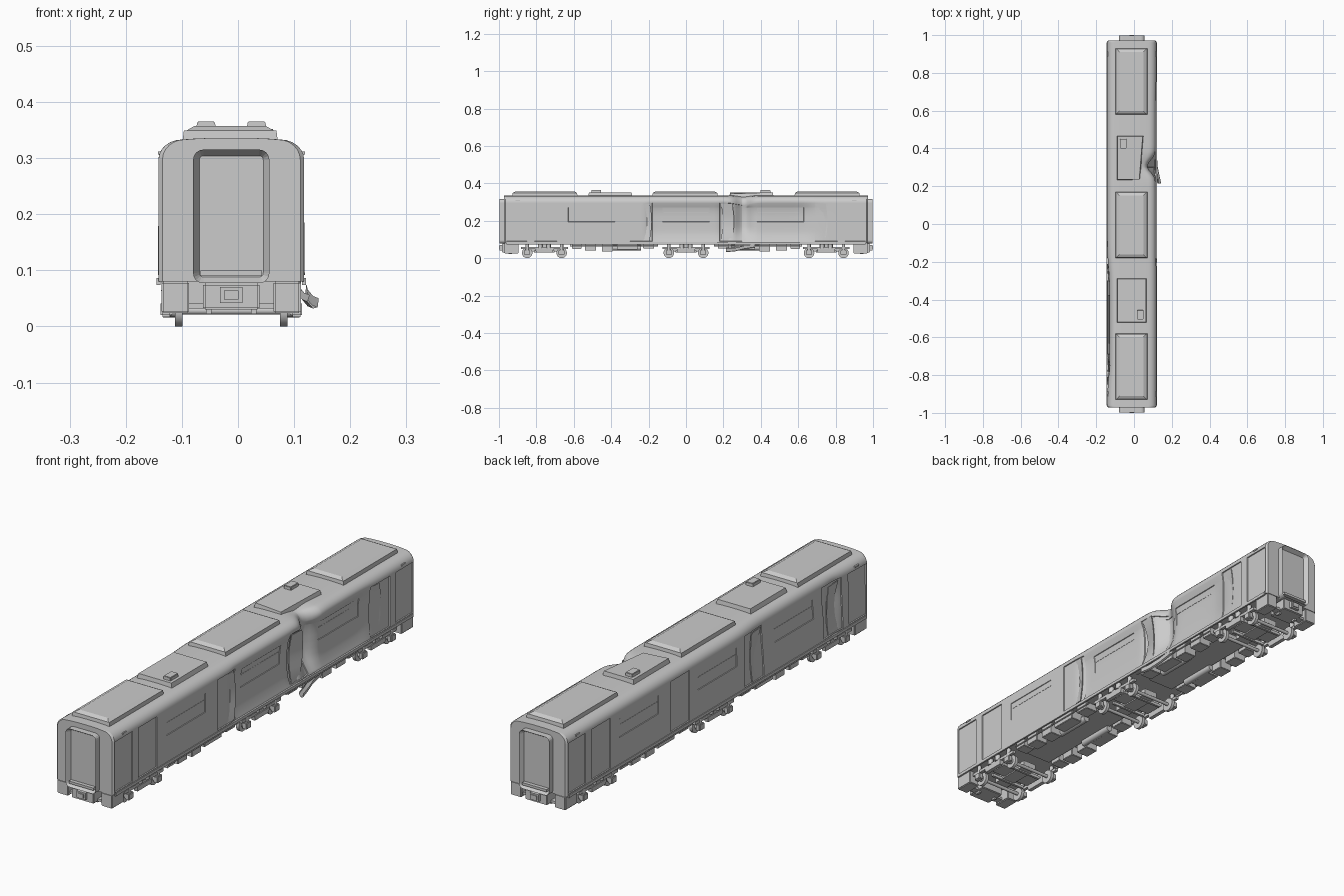
import bpy, bmesh, math
from mathutils import Matrix, Vector

if "Cube" in bpy.data.objects:
    bpy.data.objects.remove(bpy.data.objects["Cube"], do_unlink=True)

GREY = (0.6, 0.6, 0.6, 1)
mat = bpy.data.materials.new("plain grey")
mat.use_nodes = True
mat.diffuse_color = GREY
mat.node_tree.nodes["Principled BSDF"].inputs["Base Color"].default_value = GREY
CX, W = -0.012, 0.13   # body centre line and half width


def finish(bm, name, smooth=False):
    bmesh.ops.recalc_face_normals(bm, faces=bm.faces)
    me = bpy.data.meshes.new(name)
    bm.to_mesh(me)
    bm.free()
    ob = bpy.data.objects.new(name, me)
    bpy.context.collection.objects.link(ob)
    me.materials.append(mat)
    if smooth:
        bpy.ops.object.select_all(action="DESELECT")
        ob.select_set(True)
        bpy.context.view_layer.objects.active = ob
        bpy.ops.object.shade_smooth_by_angle(angle=math.radians(35))
    return ob


def box(name, x, y, z, top=1.0, bevel=0):
    """Box from three ranges; x is measured from the centre line."""
    bm = bmesh.new()
    size = [b - a for a, b in (x, y, z)]
    mid = [(a + b) / 2 for a, b in (x, y, z)]
    bmesh.ops.create_cube(bm, size=1)
    for v in bm.verts:
        k = top if v.co.z > 0 else 1
        v.co = Vector((CX + mid[0] + v.co.x * size[0] * k,
                       mid[1] + v.co.y * size[1] * (1 + k) / 2, mid[2] + v.co.z * size[2]))
    if bevel:
        bmesh.ops.bevel(bm, geom=bm.edges[:], offset=bevel, segments=2, affect="EDGES")
    return finish(bm, name)


def tube(name, r, a, b, sides=20):
    a, b = Vector(a), Vector(b)
    bm = bmesh.new()
    rot = (b - a).to_track_quat("Z", "Y").to_matrix().to_4x4()
    bmesh.ops.create_cone(bm, cap_ends=True, segments=sides, radius1=r, radius2=r,
                          depth=(b - a).length,
                          matrix=Matrix.Translation((a + b) / 2 + Vector((CX, 0, 0))) @ rot)
    return finish(bm, name, True)


def loft(name, rings, closed=True):
    bm = bmesh.new()
    rows = [[bm.verts.new(p) for p in ring] for ring in rings]
    n = len(rows[0])
    for r, s in zip(rows, rows[1:]):
        for i in range(n if closed else n - 1):
            j = (i + 1) % n
            bm.faces.new((r[i], r[j], s[j], s[i]))
    if closed:
        bm.faces.new(rows[0])
        bm.faces.new(rows[-1])
    return finish(bm, name, True)


# Body shell: recessed doors and windows, then crash dents
DOORS = [(s * m - 0.06, s * m + 0.06) for m in (0.24, 0.75, 0.91) for s in (-1, 1)]
DOORS = [(max(a, -0.96), min(b, 0.96)) for a, b in DOORS]
WINDOWS = [(-0.63, -0.38), (-0.125, 0.125), (0.38, 0.63)]


def bump(t, centre, width):
    return math.exp(-((t - centre) / width) ** 2)


def plateau(t, a, b, soft):
    return 1 / (1 + math.exp((a - t) / soft)) / (1 + math.exp((t - b) / soft))


def dent(side, y, z):
    low = plateau(z, 0.1, 0.28, 0.012)
    if side > 0:
        d = 0.018 * low * plateau(y, -0.2, 0.2, 0.008)
        d += 0.02 * low * plateau(y, 0.3, 0.68, 0.025)
        d += 0.045 * bump(y, 0.305, 0.045) * plateau(z, 0.12, 0.4, 0.02)
        d += 0.022 * bump(y, 0.21, 0.025) * low
    else:
        d = 0.014 * plateau(y, -0.82, -0.23, 0.04) * plateau(z, 0.2, 0.4, 0.03)
        d += 0.015 * bump(y, -0.76, 0.03) * low
    return d


def recess(y, z):
    if 0.09 < z < 0.295 and any(a < y < b for a, b in DOORS):
        return 0.004
    if 0.195 < z < 0.27 and any(a < y < b for a, b in WINDOWS):
        return 0.0025
    return 0


e = 0.0006
levels = [0.08] + [l + s for l in (0.09, 0.195, 0.27, 0.295) for s in (-e, e)]
levels = sorted(levels + [0.12, 0.145, 0.17, 0.22, 0.245, 0.282])
half = [(W, z) for z in levels]
for i in range(7):
    a = math.radians(15 * i)
    half.append((W - 0.042 + 0.042 * math.cos(a), 0.297 + 0.036 * math.sin(a)))
half += [(0.06, 0.335), (0.025, 0.336)]
profile = [(1, x, z) for x, z in half] + [(-1, x, z) for x, z in reversed(half)]
stations = [-0.972 + 1.944 * i / 130 for i in range(131)]
stations += [t + s for r in DOORS + WINDOWS for t in r for s in (-e, e)] + [-0.965, 0.965]
rings = []
for y in sorted(stations):
    tuck = 0.007 if abs(y) > 0.97 else 0
    ring = []
    for s, x, z in profile:
        d = dent(s, y, z) * x / W + (recess(y, z) if x == W else 0) + tuck * x / W
        drop = 0.012 * bump(y, 0.305, 0.05) * x / W if s > 0 and z > 0.28 else 0
        ring.append((CX + s * (x - d), y, z - drop))
    rings.append(ring)
loft("body_shell", rings)

# Side sills, end lamps and window bars
for s in (-1, 1):
    box("side_sill", sorted((s * 0.126, s * 0.133)), (-0.96, 0.96), (0.074, 0.086))
    for m in (-1, 1):
        box("end_lamp", sorted((s * 0.118, s * 0.131)), (m * 0.9 - 0.012, m * 0.9 + 0.012), (0.306, 0.312))
    for a, b in WINDOWS:
        d = dent(s, (a + b) / 2, 0.245)
        box("window_bar", sorted((s * (0.126 - d), s * (0.1285 - d))), (a + 0.004, b - 0.004), (0.244, 0.246))


# Buckled door leaves beside the damaged doorways
def leaf(side, y0, y1, out, twist):
    rings = []
    for i in range(9):
        t = i / 8
        z = 0.092 + 0.2 * t
        bow = out * math.sin(math.pi * t)
        x0, x1 = W - 0.006 - bow, W - 0.001 - twist * (1 - t)
        shift = 0.012 * math.sin(3 * t)
        rings.append([(CX + side * (x0 - q), y0 + shift, z) for q in (0, 0.004)]
                     + [(CX + side * (x1 - q), y1 + shift, z) for q in (0.004, 0)])
    loft("bent_door", rings)


leaf(1, -0.25, -0.195, 0.012, -0.002)
leaf(1, 0.185, 0.245, 0.02, 0.01)
leaf(1, 0.69, 0.745, 0.01, 0.004)
leaf(-1, -0.29, -0.225, 0.01, -0.002)
leaf(-1, -0.79, -0.72, 0.012, 0.003)

# Torn sill strip hanging from the big dent
hook = [(0, 0.012), (-0.004, 0), (0.006, -0.012), (0.014, -0.01), (0.016, 0.006)]
path = [(0.106, 0.37, 0.07), (0.108, 0.31, 0.06), (0.118, 0.26, 0.048), (0.128, 0.215, 0.044)]
loft("torn_strip", [[(x + u, y, z + v) for u, v in hook] for x, y, z in path], closed=False)

# Roof equipment
for y in (-0.755, -0.005, 0.755):
    box("roof_unit", (-0.087, 0.083), (y - 0.175, y + 0.175), (0.33, 0.349), 0.97)
    box("roof_unit_lid", (-0.08, 0.076), (y - 0.172, y + 0.172), (0.349, 0.357), 0.82)
for y, s in ((-0.405, 1), (0.35, -1)):
    u = box("small_roof_unit", (-0.08, 0.08 if s > 0 else 0.063), (y - 0.118, y + 0.118), (0.328, 0.352), 0.93)
    box("roof_vent", (s * 0.045 - 0.017, s * 0.045 + 0.017), (y - s * 0.075 - 0.026, y - s * 0.075 + 0.026),
        (0.35, 0.365), 0.95, 0.002)
    if s < 0:
        for v in u.data.vertices:      # corner crushed by the dent
            if v.co.x > 0 and v.co.y < y:
                v.co.x -= 0.018
                v.co.z -= 0.008

# Gangway, coupler and buffer boxes at both ends
for m in (-1, 1):
    bm = bmesh.new()
    verts = []
    for cx, cz, a0 in ((0.05, 0.297, 0), (-0.05, 0.297, 90), (-0.05, 0.095, 180), (0.05, 0.095, 270)):
        for k in range(5):
            a = math.radians(a0 + 22.5 * k)
            verts.append(bm.verts.new((CX + cx + 0.018 * math.cos(a), m * 0.965, cz + 0.018 * math.sin(a))))
    base = bm.faces.new(verts)
    ext = bmesh.ops.extrude_face_region(bm, geom=[base])["geom"]
    face = [g for g in ext if isinstance(g, bmesh.types.BMFace)][0]
    bmesh.ops.translate(bm, vec=(0, m * 0.033, 0), verts=face.verts[:])
    bm.normal_update()
    bmesh.ops.inset_region(bm, faces=[face], thickness=0.011)
    bmesh.ops.translate(bm, vec=(0, -m * 0.018, 0), verts=face.verts[:])
    finish(bm, "gangway")

    def span(a, b):
        return sorted((m * a, m * b))
    box("gangway_step", (-0.055, 0.055), span(0.97, 0.995), (0.09, 0.1))
    box("coupler_mount", (-0.05, 0.05), span(0.9, 0.985), (0.03, 0.077), 1, 0.003)
    box("coupler_head", (-0.02, 0.02), span(0.98, 0.996), (0.042, 0.07))
    box("coupler_face", (-0.013, 0.013), span(0.99, 1.0), (0.048, 0.064))
    box("drawbar", (-0.075, 0.075), span(0.93, 0.96), (0.032, 0.042))
    for s in (-1, 1):
        box("buffer_box", sorted((s * 0.075, s * 0.124)), span(0.895, 0.972), (0.024, 0.08), 1, 0.003)
        box("coupler_foot", sorted((s * 0.035, s * 0.045)), span(0.93, 0.95), (0.022, 0.032))

# Bogies
for c in (-0.757, 0, 0.75):
    box("bogie_bolster", (-0.09, 0.09), (c - 0.035, c + 0.035), (0.04, 0.08))
    box("bogie_centre_beam", (-0.03, 0.03), (c - 0.09, c + 0.09), (0.035, 0.06))
    for s in (-1, 1):
        def sx(a, b):
            return sorted((s * a, s * b))
        box("bogie_side_frame", sx(0.105, 0.118), (c - 0.125, c + 0.125), (0.048, 0.06))
        box("bogie_side_drop", sx(0.104, 0.12), (c - 0.045, c + 0.045), (0.03, 0.05), 1.15)
        for k in (-1, 1):
            y = c + k * 0.092
            tube("wheel", 0.028, (s * 0.087, y, 0.028), (s * 0.1, y, 0.028), 28)
            tube("wheel_hub", 0.012, (s * 0.1, y, 0.028), (s * 0.122, y, 0.028), 14)
            box("axle_box", sx(0.106, 0.126), (y - 0.016, y + 0.016), (0.017, 0.044), 1, 0.003)
            tube("axle_spring", 0.009, (s * 0.112, y, 0.044), (s * 0.112, y, 0.08), 12)
            tube("bolster_spring", 0.012, (s * 0.112, c + k * 0.022, 0.055), (s * 0.112, c + k * 0.022, 0.08), 12)
            if s > 0:
                tube("axle", 0.007, (-0.09, y, 0.028), (0.09, y, 0.028), 12)
                box("brake_beam", (-0.08, 0.08), (c + k * 0.05 - 0.005, c + k * 0.05 + 0.005), (0.03, 0.042))

# Underfloor equipment between the bogies
for m in (-1, 1):
    def run(a, b):
        return sorted((m * a, m * b))
    box("floor_plate", (-0.06, 0.06), run(0.15, 0.62), (0.062, 0.082))
    for s in (-1, 1):
        for a, b, z in ((0.17, 0.23, 0.052), (0.26, 0.37, 0.045), (0.39, 0.45, 0.035), (0.48, 0.54, 0.04), (0.56, 0.61, 0.05)):
            box("equipment_box", sorted((s * 0.065, s * 0.12)), run(a, b), (z, 0.082), 1, 0.002)
        tube("air_tank", 0.014, (s * 0.06, m * 0.24, 0.055), (s * 0.06, m * 0.4, 0.055), 14)
        tube("pipe", 0.003, (s * 0.122, m * 0.15, 0.064), (s * 0.122, m * 0.61, 0.064), 8)
